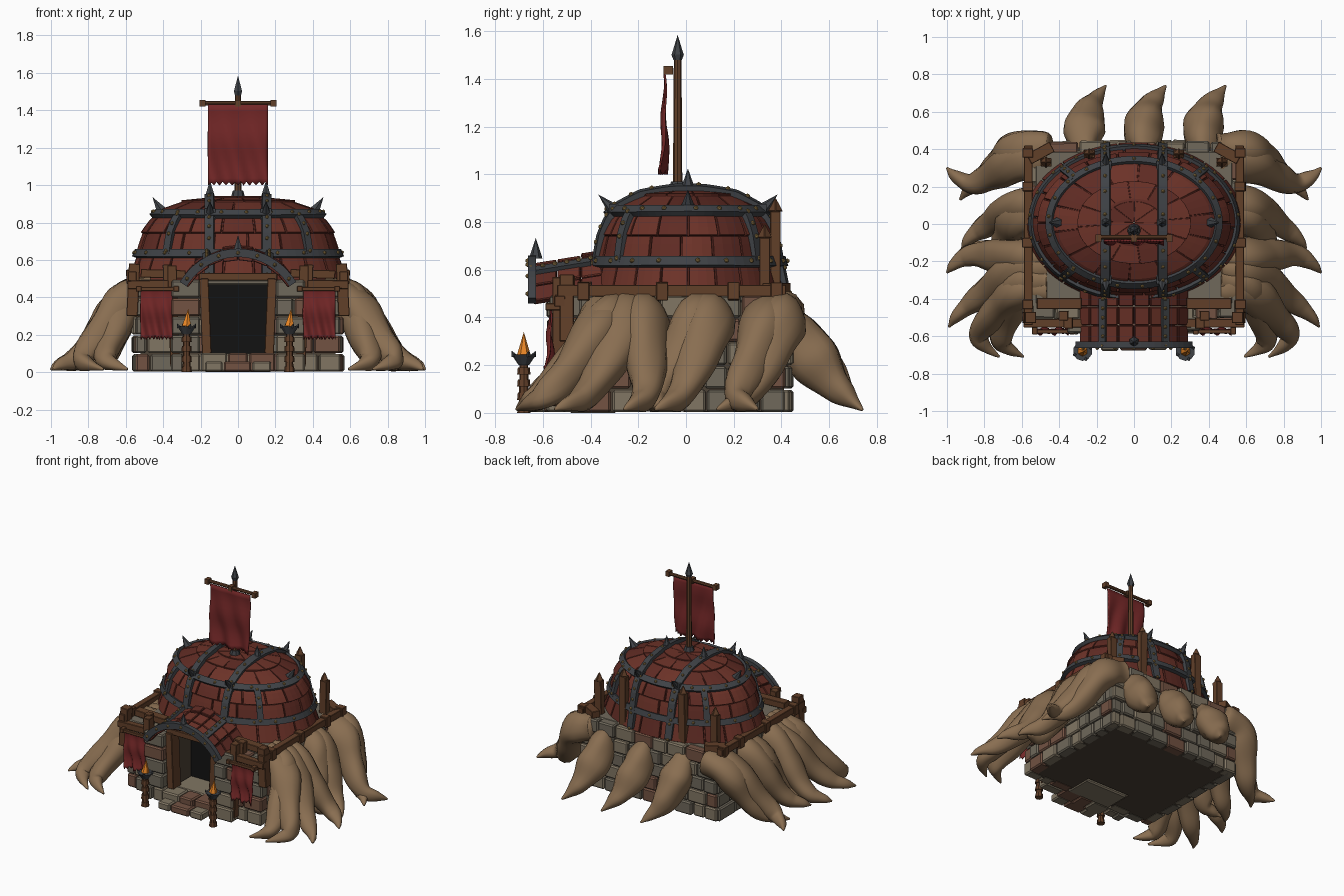
import bpy, bmesh, math, random
from mathutils import Vector, Matrix

if "Cube" in bpy.data.objects:
    bpy.data.objects.remove(bpy.data.objects["Cube"])

random.seed(4)
R = random.uniform
V = Vector
COL = dict(root=(.25, .155, .082), red=(.15, .032, .021), red2=(.115, .024, .017), iron=(.05, .055, .062),
           gold=(.3, .19, .06), wood=(.12, .05, .022), stone=(.16, .14, .105), stone2=(.22, .18, .125),
           stone3=(.17, .085, .055), dark=(.006, .006, .006), under=(.07, .052, .035),
           cloth=(.17, .02, .02), fire=(.85, .25, .02))
MAT = {}
for k, c in COL.items():
    MAT[k] = bpy.data.materials.new(k)
    MAT[k].diffuse_color = (*c, 1)


def finish(name, bm, mats, bevel=0, thick=0, smooth=False):
    me = bpy.data.meshes.new(name)
    bm.to_mesh(me)
    bm.free()
    for m in mats.split():
        me.materials.append(MAT[m])
    for p in me.polygons:
        p.use_smooth = smooth
    ob = bpy.data.objects.new(name, me)
    bpy.context.collection.objects.link(ob)
    if thick:
        s = ob.modifiers.new("solid", 'SOLIDIFY')
        s.thickness, s.offset = thick, -1
    if bevel:
        b = ob.modifiers.new("bevel", 'BEVEL')
        b.width, b.segments = bevel, 1


def paint(verts, mat):
    for v in verts:
        for f in v.link_faces:
            f.material_index = mat


def box(bm, c, s, mat=0, rot=Matrix()):
    m = Matrix.Translation(c) @ rot @ Matrix.Diagonal((*s, 1))
    paint(bmesh.ops.create_cube(bm, size=1, matrix=m)['verts'], mat)


def cone(bm, p, d, l, r1, r2=0, seg=6, mat=0):
    d = V(d).normalized()
    m = Matrix.Translation(V(p) + d * l / 2) @ V((0, 0, 1)).rotation_difference(d).to_matrix().to_4x4()
    paint(bmesh.ops.create_cone(bm, cap_ends=True, segments=seg, radius1=r1, radius2=r2, depth=l, matrix=m)['verts'], mat)


def stud(bm, p):
    paint(bmesh.ops.create_icosphere(bm, subdivisions=1, radius=.011, matrix=Matrix.Translation(p))['verts'], 1)


def skin(bm, rings, closed=False):
    # quads between successive rings of vertices, capped when open
    n = len(rings[0])
    for a, b in zip(rings, rings[1:] + (rings[:1] if closed else [])):
        for j in range(n):
            bm.faces.new((a[j], a[(j + 1) % n], b[(j + 1) % n], b[j]))
    if not closed:
        bm.faces.new(rings[0][::-1])
        bm.faces.new(rings[-1])
    bmesh.ops.recalc_face_normals(bm, faces=bm.faces)


def ribbon(bm, pts, nrm, w, t, closed=False):
    n, rings = len(pts), []
    for i in range(n):
        a, b = (pts[i - 1], pts[(i + 1) % n]) if closed else (pts[max(i - 1, 0)], pts[min(i + 1, n - 1)])
        side, o = (b - a).cross(nrm[i]).normalized() * w / 2, nrm[i] * t / 2
        rings.append([bm.verts.new(pts[i] + q) for q in (side + o, -side + o, -side - o, side - o)])
    skin(bm, rings, closed)


# stone base: core with doorway recess, then brick courses
bm = bmesh.new()
box(bm, (0, .07, .245), (1.04, .68, .48))
for s in (-1, 1):
    box(bm, (s * .35, -.36, .245), (.34, .2, .48))
finish("base_core", bm, "under")
bm = bmesh.new()
box(bm, (0, -.285, .3), (.35, .02, .44))
finish("doorway_dark", bm, "dark")


def courses(bm, a, b, rows=5, h=.099, d=.08):
    a, b = V(a), V(b)
    L, u = (b - a).length, (b - a).normalized()
    ang = math.atan2(u.y, u.x)
    out = V((-u.y, u.x, 0))
    for r in range(rows):
        x = 0
        while x < L - .01:
            w = R(.085, .16)
            if L - x - w < .06:
                w = L - x
            p = a + u * (x + w / 2) + out * R(-.01, .01) + V((0, 0, h * (r + .5)))
            box(bm, p, (w - .006, d, h - .006), random.choice((0, 0, 0, 1, 1, 2)), Matrix.Rotation(ang + R(-.03, .03), 4, 'Z'))
            x += w


bm = bmesh.new()
box(bm, (0, -.02, .48), (1.06, .82, .03))
courses(bm, (-.55, .4, 0), (.55, .4, 0))
for s in (-1, 1):
    courses(bm, (s * .52, -.45, 0), (s * .52, .42, 0))
    courses(bm, (s * .18, -.47, 0), (s * .55, -.47, 0))
    courses(bm, (s * .2, -.54, 0), (s * .36, -.54, 0))
finish("stone_walls", bm, "stone stone2 stone3", bevel=.009)
bm = bmesh.new()
courses(bm, (-.2, -.54, 0), (.2, -.54, 0), 1, .105, .12)
courses(bm, (-.18, -.63, 0), (.18, -.63, 0), 1, .06, .09)
box(bm, (0, -.39, .05), (.36, .2, .1), 1)
finish("entrance_steps", bm, "stone stone2 stone3", bevel=.009)

# domed roof: overlapping tiers of plank panels
RX, RY, CY = .575, .42, .008
PROF = [(1.0, .485), (.935, .62), (.89, .735), (.83, .80), (.735, .86), (.53, .91), (.29, .932), (.01, .94)]


def prof(v):
    v = min(max(v, 0), .9999) * (len(PROF) - 1)
    i = int(v)
    return [p + (q - p) * (v - i) for p, q in zip(PROF[i], PROF[i + 1])]


def dome(v, a, k=1.0, dz=0):
    s, z = prof(v)
    return V((RX * s * k * math.cos(a), CY + RY * s * k * math.sin(a), z + dz))


def dnorm(p):
    return V((p.x / RX**2, (p.y - CY) / RY**2, (p.z - .5) / .44**2)).normalized()


def sheet(bm, g, mat=0):
    for r, q in zip(g, g[1:]):
        for j in range(len(r) - 1):
            bm.faces.new((r[j], r[j + 1], q[j + 1], q[j])).material_index = mat


def panel(bm, v0, v1, a0, a1, nv, na, k, flare, mat):
    sheet(bm, [[bm.verts.new(dome(v0 + (v1 - v0) * t, a0 + (a1 - a0) * j / na, k + flare * (1 - t), .008 * (1 - t)))
                for j in range(na + 1)] for t in (i / nv for i in range(nv + 1))], mat)


bm = bmesh.new()
for v0, v1, n in ((0, .15, 22), (.145, .3, 18), (.295, .52, 18), (.52, .72, 14), (.72, .87, 12), (.87, 1, 8)):
    w, off = math.tau / n, R(0, 1)
    for i in range(n):
        a = (i + off) * w
        panel(bm, v0, v1, a + .01, a + w - .01, 3, 3, 1 + R(-.005, .006), .016, random.choice((0, 0, 1)))
finish("dome_planks", bm, "red red2", thick=.018, bevel=.003)
bm = bmesh.new()
panel(bm, 0, 1, 0, math.tau, 14, 48, .965, 0, 0)
finish("dome_lining", bm, "red2", thick=.01)

# iron bands, studs and spikes on the dome
bm = bmesh.new()


def band(pts, every, w=.042, closed=False):
    nr = [dnorm(p) for p in pts]
    pts = [p + n * .012 for p, n in zip(pts, nr)]
    ribbon(bm, pts, nr, w, .026, closed)
    for p, n in list(zip(pts, nr))[1::every]:
        stud(bm, p + n * .014)


for v in (.155, .52):
    band([dome(v, i * math.tau / 64) for i in range(64)], 3, closed=True)
for s in (-1, 1):
    half = []
    for i in range(50):
        sc, z = prof(.02 + .86 * i / 49)
        if RX * sc > .152:
            half.append((RY * sc * math.sqrt(1 - (.15 / RX / sc)**2), z))
    band([V((s * .15, CY - y, z)) for y, z in half] + [V((s * .15, CY + y, z)) for y, z in half[::-1]], 6, .05)
    for q in (-1, 1):
        a = math.atan2(q * .72, s * .7)
        band([dome(.14 + .38 * i / 14, a) for i in range(15)], 4)
        p = V((s * .15, CY + q * .305, .845))
        cone(bm, p, (0, q, 1), .1, .03)
        box(bm, p, (.06, .05, .06))
    for p, d in (((s * .15, CY, .94), (0, 0, 1)), ((s * .41, CY, .865), (s * .6, 0, .9))):
        cone(bm, p, d, .085, .03)
finish("dome_iron_bands", bm, "iron gold")


# porch roof with iron arch
def arch(t, y, lift=0):
    a = math.radians(90 + 58 * t)
    return V((.345 * math.cos(a), y, .28 + (.345 + lift) * math.sin(a) + (y + .65) * .16))


bm = bmesh.new()
for r in range(3):
    y0 = -.64 + r * .1
    for i in range(8):
        t0, l = 1 - i / 4, R(0, .012)
        sheet(bm, [[bm.verts.new(arch(t, y, l)) for t in (t0 - .012, t0 - .238)] for y in (y0, y0 + .096)],
              random.choice((0, 0, 1)))
finish("porch_planks", bm, "red red2", thick=.03, bevel=.004)
bm = bmesh.new()
P = [arch(t / 10, -.645, .012) for t in range(-10, 11)]
ribbon(bm, P, [(p - V((0, -.645, .28))).normalized() for p in P], .034, .045)
for p in P[1::3]:
    stud(bm, p + V((0, -.018, 0)))
for t in (-.5, .5):
    P = [arch(t, -.65 + .05 * i, .015) for i in range(6)]
    ribbon(bm, P, [V((-t, 0, 1)).normalized()] * 6, .04, .02)
    for p in P:
        stud(bm, p + V((0, 0, .015)))
cone(bm, arch(0, -.63, .02), (0, 0, 1), .085, .028)
finish("porch_iron", bm, "iron gold")

# timber: door frame, beams, posts, banner frames
bm = bmesh.new()


def beam(c, s, ry=0, rz=0):
    box(bm, c, s, 0, Matrix.Rotation(ry, 4, 'Y') @ Matrix.Rotation(rz, 4, 'Z'))


def stake(x, y, z1, z0=.46, w=.055):
    beam((x, y, (z0 + z1 - w) / 2), (w, w * .8, z1 - z0 - w), R(-.03, .03))
    cone(bm, (x, y, z1 - w), (0, 0, 1), w, w * .6, .004, 4)


beam((0, -.5, .51), (.42, .06, .04))
for s in (-1, 1):
    beam((s * .175, -.5, .3), (.05, .09, .4), s * .04)
    beam((s * .345, -.53, .3), (.05, .06, .54), s * .03)
    beam((s * .375, -.49, .5), (.05, .05, .15), s * .04)
    beam((s * .56, -.5, .44), (.06, .06, .28), s * -.05)
    beam((s * .43, -.53, .47), (.32, .045, .045), R(-.04, .04))
    beam((s * .43, -.575, .445), (.23, .022, .022))
    beam((s * .565, -.06, .512), (.045, .96, .05))
    beam((s * .4, -.425, .525), (.24, .06, .045), .03)
    for x in (.33, .53):
        beam((s * x, -.555, .445), (.03, .07, .03))
    for y in (-.43, -.1, .2, .38):
        beam((s * .568, y, .51), (.058, .05, .075), R(-.1, .1))
    stake(s * .47, .33, .79)
    stake(s * .24, .375, .9)
    beam((s * .5, .38, .52), (.14, .06, .05), 0, s * -.5)
finish("timber_frame", bm, "wood", bevel=.006)

# flagpole, flag and banners
UP = (0, 0, 1)
bm = bmesh.new()
cone(bm, (0, -.035, .9), UP, .6, .02, .016, 8)
cone(bm, (-.2, -.07, 1.437), (1, 0, 0), .4, .012, .012, 8)
for x in (-.19, 0, .19):
    box(bm, (x, -.075, 1.437), (.03, .04, .036))
finish("flagpole", bm, "wood")
bm = bmesh.new()
cone(bm, (0, -.035, 1.5), UP, .085, .026)
cone(bm, (0, -.035, 1.48), UP, .022, .018, .026)
cone(bm, (0, -.035, .92), UP, .05, .042, .028, 8)
finish("flagpole_iron", bm, "iron")


def cloth(name, x0, y, w, top, bot, nx=20, nz=12):
    bm = bmesh.new()
    sheet(bm, [[bm.verts.new((x0 + w * (.5 - i / nx), y + .018 * (j / nz) * math.sin(i * .7 + j * .4) + .005 * math.sin(j * .9),
                              top - (top - bot) * j / nz + (R(.012, .022) if j == nz and i % 2 else 0)))
                for i in range(nx + 1)] for j in range(nz + 1)])
    finish(name, bm, "cloth", thick=.008, smooth=True)


cloth("flag_cloth", 0, -.095, .32, 1.43, 1.0)
cloth("left_banner", -.435, -.575, .17, .45, .175)
cloth("right_banner", .435, -.575, .17, .45, .175)

# torches
for s, side in ((-1, "left"), (1, "right")):
    x, y = s * .275, -.68
    bm = bmesh.new()
    cone(bm, (x, y, 0), UP, .21, .021, .018, 8)
    for z in (0, .055, .11, .16):
        cone(bm, (x, y, z), UP, .03, .028, .025, 8)
    cone(bm, (x, y, .2), UP, .045, .022, .052, 10, 1)
    for i in range(4):
        d = V((math.cos(i * math.pi / 2 + .4), math.sin(i * math.pi / 2 + .4), 1.8))
        cone(bm, V((x, y, .16)) + d * .044, d, .025, .012, 0, 4, 1)
    cone(bm, (x, y, .245), (.1, 0, 1), .095, .028, 0, 6, 2)
    finish(side + "_torch", bm, "wood iron fire")


# gnarled roots gripping the walls
def root(bm, path, N=14):
    C = [V(p) for p in path]
    for _ in range(3):  # corner cutting smooths path and radius together
        C = C[:1] + [a.lerp(b, t) for a, b in zip(C, C[1:]) for t in (.25, .75)] + C[-1:]
    rings, ph = [], R(0, 6)
    for i, q in enumerate(C):
        tan = (C[min(i + 1, len(C) - 1)] - C[max(i - 1, 0)]).to_3d().normalized()
        u = tan.cross(V(UP)).normalized()
        w = u.cross(tan)
        ring = []
        for j in range(N):
            a = j * math.tau / N
            r = q.w * (1 + .07 * math.sin(3 * a + i * .15 + ph) + .04 * math.sin(i * .6 + ph))
            p = q.to_3d() + (u * math.cos(a) + w * math.sin(a)) * r
            ring.append(bm.verts.new((p.x, p.y, max(p.z, .004))))
        rings.append(ring)
    skin(bm, rings)


# each side root: shoulder y, knee x y, tip x y
SIDE = [(.34, .86, .2, 1, .3), (.4, .79, .26, .93, .13), (.1, .8, -.02, .92, -.13), (.05, .72, -.14, .86, -.1),
        (-.18, .87, -.16, 1, -.26), (-.24, .86, -.42, .99, -.55), (-.31, .72, -.62, .59, -.71), (-.34, .85, -.59, .72, -.71)]
for s, side in ((-1, "left"), (1, "right")):
    bm = bmesh.new()
    for y, kx, ky, tx, ty in SIDE:
        sh, kn, tip = V((s * .615, y, .385, .11)), V((s * kx, ky, .065, .058)), V((s * tx, ty, .015, .006))
        mid = sh.lerp(kn, .5)
        mid.z, mid.w = .2, .085
        hook = kn.lerp(tip, .55) + V((s * .02, 0, 0, 0))
        hook.z, hook.w = .04, .034
        root(bm, [(s * .45, y, .42, .09), sh, mid, kn, hook, tip])
    finish(side + "_roots", bm, "root", smooth=True)
bm = bmesh.new()
for x in (-.26, .06, .38):
    root(bm, [(x, .36, .42, .04), (x - .01, .43, .37, .08), (x - .01, .51, .25, .12), (x + .02, .62, .12, .075),
              (x + .07, .69, .055, .035), (x + .11, .74, .012, .005)])
finish("back_roots", bm, "root", smooth=True)

for m in bpy.data.materials:
    if m.users and not m.is_grease_pencil:
        m.use_nodes = True
        m.node_tree.nodes["Principled BSDF"].inputs["Base Color"].default_value = m.diffuse_color
